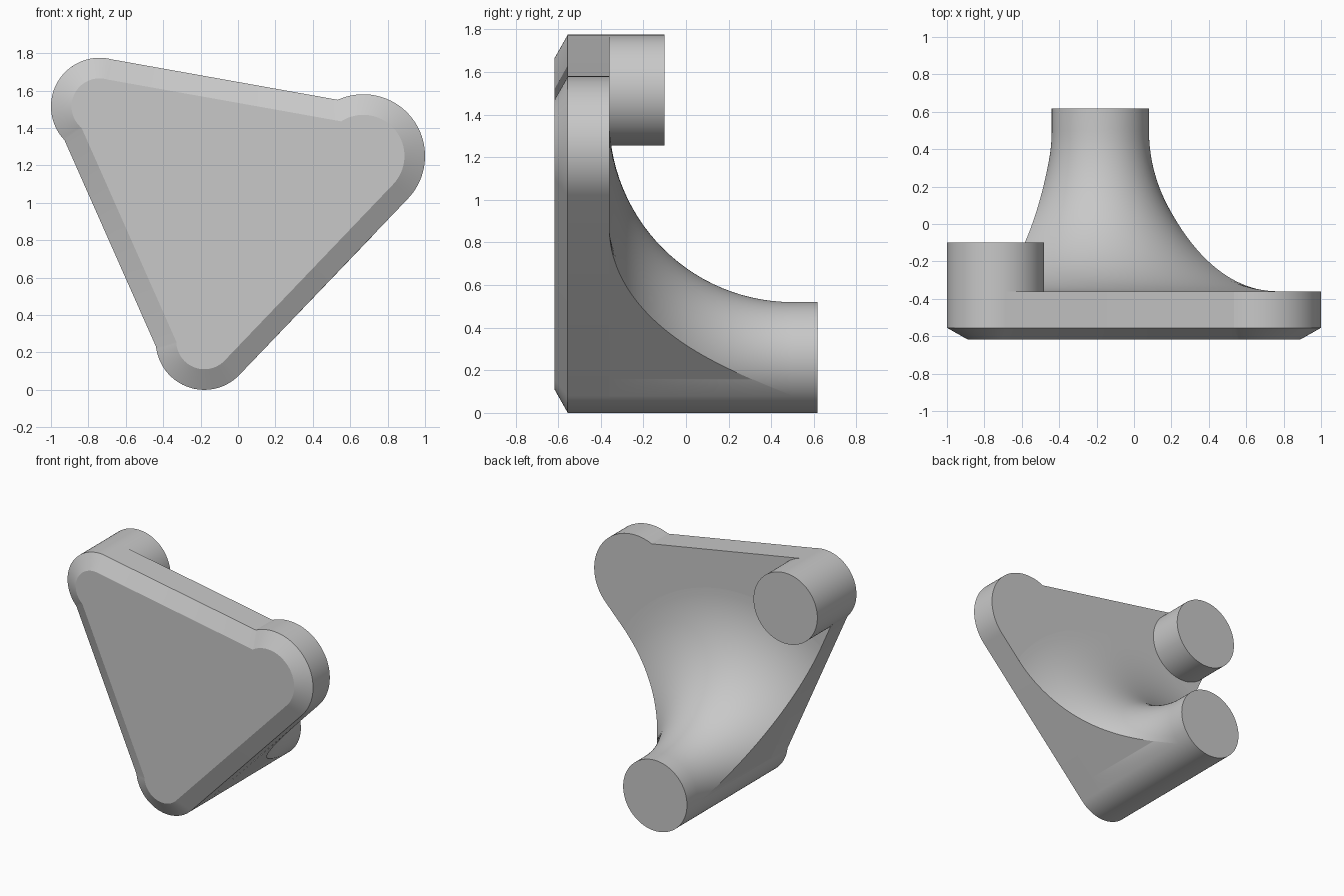
import bpy, bmesh
from math import sin, cos, acos, atan2, pi, radians

if "Cube" in bpy.data.objects:
    bpy.data.objects.remove(bpy.data.objects["Cube"])

grey = bpy.data.materials.new("plain grey")
grey.use_nodes = True
grey.diffuse_color = (0.58, 0.58, 0.58, 1)
grey.node_tree.nodes["Principled BSDF"].inputs["Base Color"].default_value = (0.58, 0.58, 0.58, 1)

# Corner circles (x, z, radius) and straight sides (normal angle, distance from origin)
LEFT_TOP, RIGHT_TOP, FOOT = (-0.74, 1.515, 0.26), (0.67, 1.25, 0.33), (-0.18, 0.26, 0.26)
BACK, FRONT = -0.36, -0.617


def side(nx, nz, px, pz):
    a = atan2(nz, nx)
    return a, px * cos(a) + pz * sin(a)


def gap(line, c):
    """Distance from a circle centre out to a side."""
    return line[1] - c[0] * cos(line[0]) - c[1] * sin(line[0])


TOP = side(0.176, 0.984, -0.70, 1.771)
LEFT = side(-0.914, -0.405, -0.93, 1.34)
_a = atan2(-0.69, 0.72)
RIGHT = side(cos(_a), sin(_a), FOOT[0] + FOOT[2] * cos(_a), FOOT[1] + FOOT[2] * sin(_a))


def outline(inset, steps=40):
    """Three arcs joined by straight sides, shrunk by inset."""
    pts = []
    for c, before, after in ((RIGHT_TOP, RIGHT, TOP), (LEFT_TOP, TOP, LEFT), (FOOT, LEFT, RIGHT)):
        r = c[2] - inset
        bend = [acos(min(1, (gap(s, c) - inset) / r)) for s in (before, after)]
        start, end = before[0] - bend[0], after[0] + bend[1]
        while end < start:
            end += 2 * pi
        for i in range(steps + 1):
            a = start + (end - start) * i / steps
            pts.append((c[0] + r * cos(a), c[1] + r * sin(a)))
    return pts


def loft(name, rings, cap_first, cap_last):
    """Skin a list of closed rings of (x, y, z) points."""
    bm = bmesh.new()
    rows = [[bm.verts.new(p) for p in ring] for ring in rings]
    for lo, hi in zip(rows, rows[1:]):
        for i in range(len(lo)):
            j = (i + 1) % len(lo)
            bm.faces.new((lo[i], lo[j], hi[j], hi[i]))
    if cap_first:
        bm.faces.new(rows[0])
    if cap_last:
        bm.faces.new(rows[-1])
    bmesh.ops.remove_doubles(bm, verts=bm.verts, dist=0.0002)
    bmesh.ops.recalc_face_normals(bm, faces=bm.faces)
    mesh = bpy.data.meshes.new(name)
    bm.to_mesh(mesh)
    bm.free()
    mesh.materials.append(grey)
    obj = bpy.data.objects.new(name, mesh)
    bpy.context.collection.objects.link(obj)
    bpy.ops.object.select_all(action='DESELECT')
    obj.select_set(True)
    bpy.context.view_layer.objects.active = obj
    bpy.ops.object.shade_smooth_by_angle(angle=radians(25))


# Front plate with a chamfered rim
loft("front_plate",
     [[(x, y, z) for x, z in outline(d)] for y, d in ((FRONT, 0.11), (-0.555, 0), (BACK, 0))],
     True, True)

# Short round peg behind the upper corner
turn = [2 * pi * i / 96 for i in range(96)]
px, pz, pr = LEFT_TOP
loft("upper_peg",
     [[(px + pr * cos(a), y, pz + pr * sin(a)) for a in turn] for y in (BACK, -0.1)],
     False, True)

# Long foot post flaring into the plate, trimmed by the plate sides
FLARE, POST_END, FLARE_TOP = 0.86, 0.617, 0.5
fx, fz, fr = FOOT


def reach(a):
    """How far the flare spreads in direction a before a side trims it."""
    # Around the rounded foot the post stays a plain cylinder
    if (a - LEFT[0]) % (2 * pi) <= (RIGHT[0] - LEFT[0]) % (2 * pi):
        return fr
    r = fr + FLARE
    for s in (LEFT, RIGHT):
        c = cos(a - s[0])
        if c > 0.001:
            r = min(r, gap(s, FOOT) / c)
    return max(r, fr)


spokes = [2 * pi * i / 480 for i in range(480)]
sweep = [acos(max(0, 1 - (reach(a) - fr) / FLARE)) for a in spokes]


def flare_ring(t):
    ring = []
    for a, w in zip(spokes, sweep):
        r = fr + FLARE * (1 - cos(w * t))
        ring.append((fx + r * cos(a), FLARE_TOP - FLARE * sin(w * t), fz + r * sin(a)))
    return ring


post_top = [(fx + fr * cos(a), POST_END, fz + fr * sin(a)) for a in spokes]
steps = 28
flare = [flare_ring(i / steps) for i in range(steps + 1)]
base = [(x, BACK, z) for x, y, z in flare[-1]]
loft("flared_foot_post", [post_top] + flare + [base], True, False)
